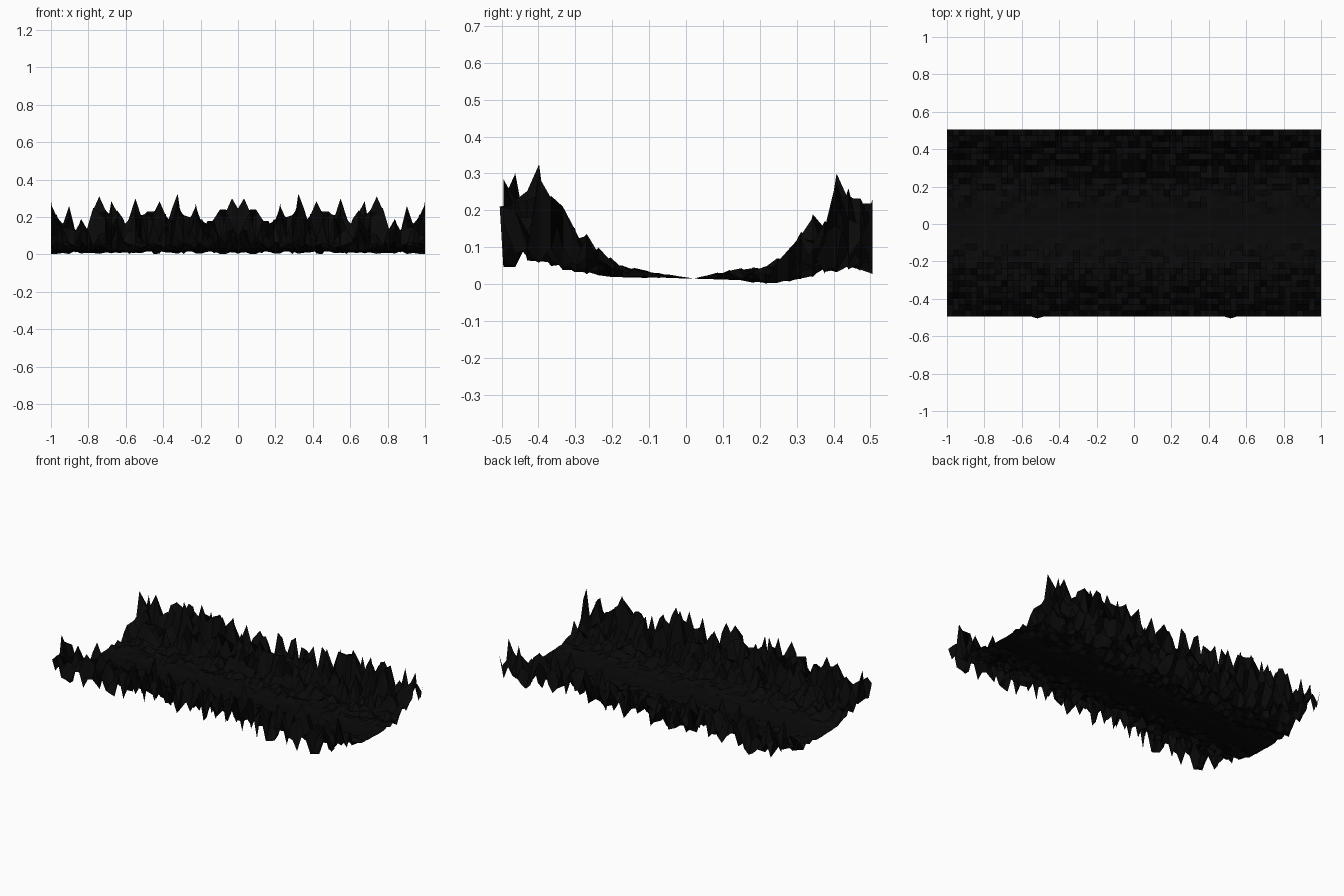
import bpy, bmesh, random

if "Cube" in bpy.data.objects:
    bpy.data.objects.remove(bpy.data.objects["Cube"])

random.seed(7)
CELLS = 31                      # square cells per mirrored half
STEP = 1.0 / CELLS
Y0 = -0.495

# Valley cross-section: (y, height) of the highest and lowest ground
HIGH = [(-.495, .29), (-.46, .30), (-.43, .26), (-.40, .325), (-.365, .26),
        (-.33, .20), (-.30, .155), (-.265, .135), (-.235, .10), (-.20, .075),
        (-.175, .055), (-.10, .035), (.02, .015), (.10, .035), (.18, .05),
        (.21, .045), (.25, .075), (.28, .10), (.315, .15), (.345, .20),
        (.375, .17), (.408, .31), (.44, .27), (.47, .235), (.505, .245)]
LOW = [(-.495, .04), (-.40, .055), (-.33, .035), (-.20, .018), (.02, .015),
       (.15, .01), (.18, .003), (.25, 0), (.30, .012), (.40, .03),
       (.45, .042), (.505, .028)]
# Skyline: tallest peak in each column, from the middle outwards
CREST = [.245, .30, .24, .24, .19, .18, .19, .27, .20, .21, .325,
         .24, .22, .285, .23, .23, .21, .30, .20, .19, .235, .285,
         .24, .31, .25, .14, .19, .13, .26, .17, .21, .29]


def profile(points, y):
    """Straight-line interpolation along a cross-section."""
    if y <= points[0][0]:
        return points[0][1]
    for (a, ha), (b, hb) in zip(points, points[1:]):
        if y <= b:
            return ha + (hb - ha) * (y - a) / (b - a)
    return points[-1][1]


def column(crest):
    """Random heights for one row of ground across the valley."""
    heights, peaks = [], []
    for j in range(CELLS + 1):
        y = Y0 + j * STEP
        lo, hi = profile(LOW, y), profile(HIGH, y)
        heights.append(min(lo + (hi - lo) * random.random() ** 1.4, crest * .95))
        if hi >= crest * .97:
            peaks.append(j)
    heights[random.choice(peaks or [3])] = crest
    return heights


# Ground sheet, right half
bm = bmesh.new()
rows = []
for i, crest in enumerate(CREST):
    rows.append([bm.verts.new((i * STEP, Y0 + j * STEP, z))
                 for j, z in enumerate(column(crest))])
rows[16][0].co.y -= 0.01        # small outcrop on the front edge
rows[16][0].co.z = 0.21
for a, b in zip(rows, rows[1:]):
    for j in range(CELLS):
        bm.faces.new((a[j], b[j], b[j + 1], a[j + 1]))

mesh = bpy.data.meshes.new("valley_terrain")
bm.to_mesh(mesh)
bm.free()
terrain = bpy.data.objects.new("valley_terrain", mesh)
bpy.context.collection.objects.link(terrain)

# Left half mirrors the right half
mirror = terrain.modifiers.new("mirror", 'MIRROR')
mirror.use_axis = (True, False, False)
mirror.merge_threshold = 0.0005

# Dark rock
rock = bpy.data.materials.new("black_rock")
rock.diffuse_color = (0.0028, 0.0028, 0.003, 1)
rock.use_nodes = True
rock.node_tree.nodes["Principled BSDF"].inputs["Base Color"].default_value = rock.diffuse_color
mesh.materials.append(rock)
